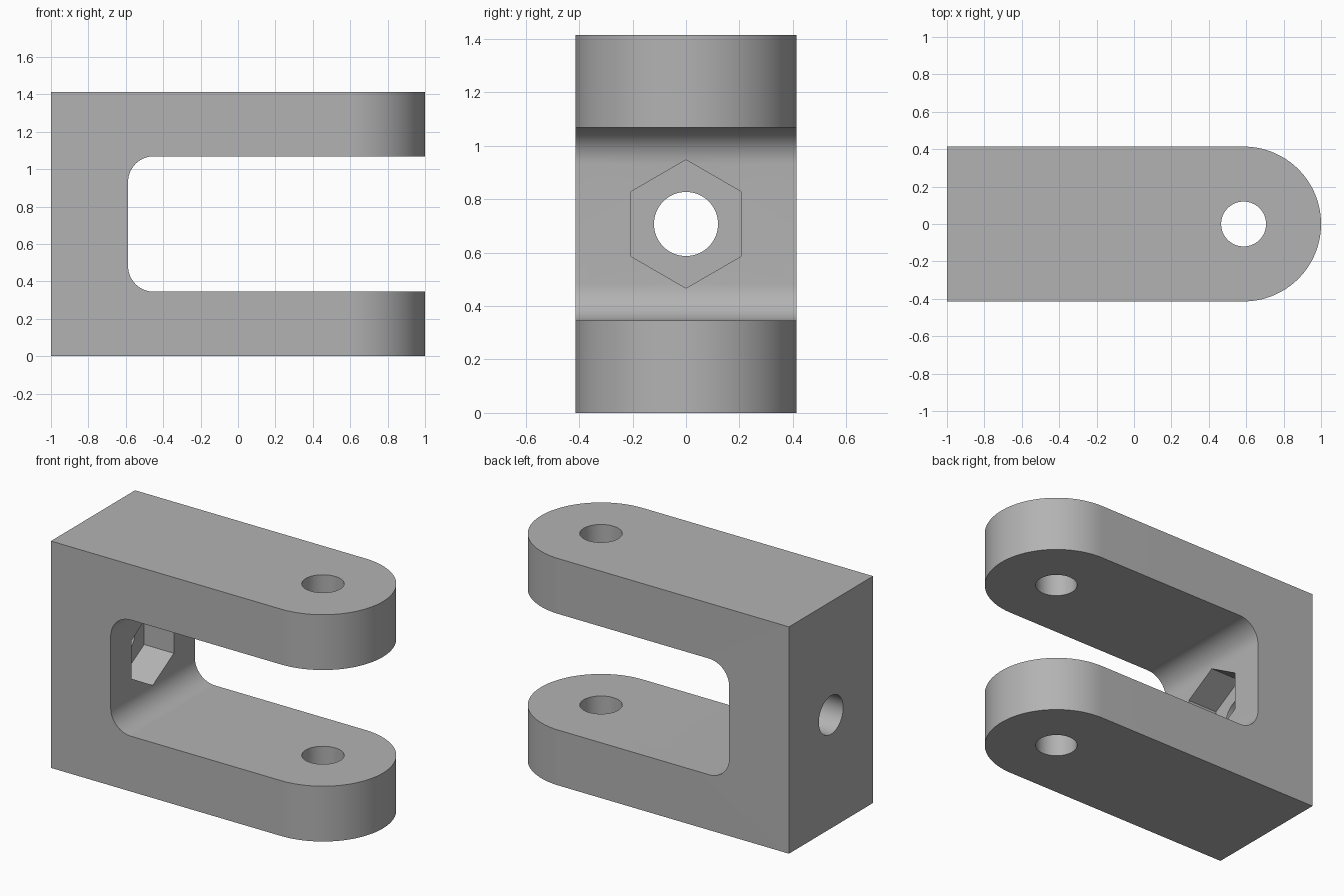
import bpy, bmesh
from math import cos, sin, pi, radians
from mathutils import Vector, Matrix

cube = bpy.data.objects.get("Cube")
if cube:
    bpy.data.objects.remove(cube, do_unlink=True)

HEIGHT, HALF = 1.414, 0.414      # overall height and half width
EYE_X = 1 - HALF                 # centre of the rounded arm ends
WALL_X = -0.588                  # inner face of the base wall
LOW, HIGH, FILLET = 0.345, 1.069, 0.138
MID = HEIGHT / 2

grey = bpy.data.materials.new("plain grey")
grey.use_nodes = True
colour = (0.45, 0.45, 0.45, 1)
grey.diffuse_color = colour
grey.node_tree.nodes["Principled BSDF"].inputs["Base Color"].default_value = colour


def arc(cx, cy, r, start, end, steps):
    """Points along a circular arc, angles in degrees."""
    angles = [radians(start + (end - start) * i / steps) for i in range(steps + 1)]
    return [(cx + r * cos(a), cy + r * sin(a)) for a in angles]


def prism(name, outline, place, sweep):
    """Extrude a closed outline, placed in space by a function, along a vector."""
    bm = bmesh.new()
    face = bm.faces.new([bm.verts.new(place(u, v)) for u, v in outline])
    made = bmesh.ops.extrude_face_region(bm, geom=[face])["geom"]
    bmesh.ops.translate(bm, vec=Vector(sweep),
                        verts=[g for g in made if isinstance(g, bmesh.types.BMVert)])
    bmesh.ops.recalc_face_normals(bm, faces=bm.faces)
    mesh = bpy.data.meshes.new(name)
    bm.to_mesh(mesh)
    bm.free()
    mesh.materials.append(grey)
    obj = bpy.data.objects.new(name, mesh)
    bpy.context.collection.objects.link(obj)
    return obj


# Solid body: a bar with one rounded end
plan = [(-1, HALF), (-1, -HALF)] + arc(EYE_X, 0, HALF, -90, 90, 64)
body = prism("clevis_bracket", plan, lambda u, v: (u, v, 0), (0, 0, HEIGHT))

# Slot between the arms, with filleted inner corners
slot = ([(1.2, LOW), (1.2, HIGH)]
        + arc(WALL_X + FILLET, HIGH - FILLET, FILLET, 90, 180, 16)
        + arc(WALL_X + FILLET, LOW + FILLET, FILLET, 180, 270, 16))
circle = arc(0, 0, 0.12, 0, 360, 64)[:-1]
hexagon = arc(0, 0, 0.24, 90, 450, 6)[:-1]

cutters = [
    prism("slot_cutter", slot, lambda u, v: (u, -1, v), (0, 2, 0)),
    # Pin hole through both arms
    prism("pin_hole_cutter", circle, lambda u, v: (EYE_X + u, v, -0.2), (0, 0, 2)),
    # Bolt hole through the base wall, and its hexagonal nut pocket
    prism("bolt_hole_cutter", circle, lambda u, v: (-1.2, u, MID + v), (1, 0, 0)),
    prism("nut_pocket_cutter", hexagon, lambda u, v: (WALL_X - 0.205, u, MID + v), (0.4, 0, 0)),
]

bpy.ops.object.select_all(action='DESELECT')
bpy.context.view_layer.objects.active = body
body.select_set(True)
for cutter in cutters:
    cutter.hide_render = True
    cut = body.modifiers.new(cutter.name, 'BOOLEAN')
    cut.operation = 'DIFFERENCE'
    cut.solver = 'EXACT'
    cut.object = cutter
    bpy.ops.object.modifier_apply(modifier=cut.name)
    bpy.data.objects.remove(cutter, do_unlink=True)

bpy.ops.object.shade_smooth_by_angle(angle=radians(30))
